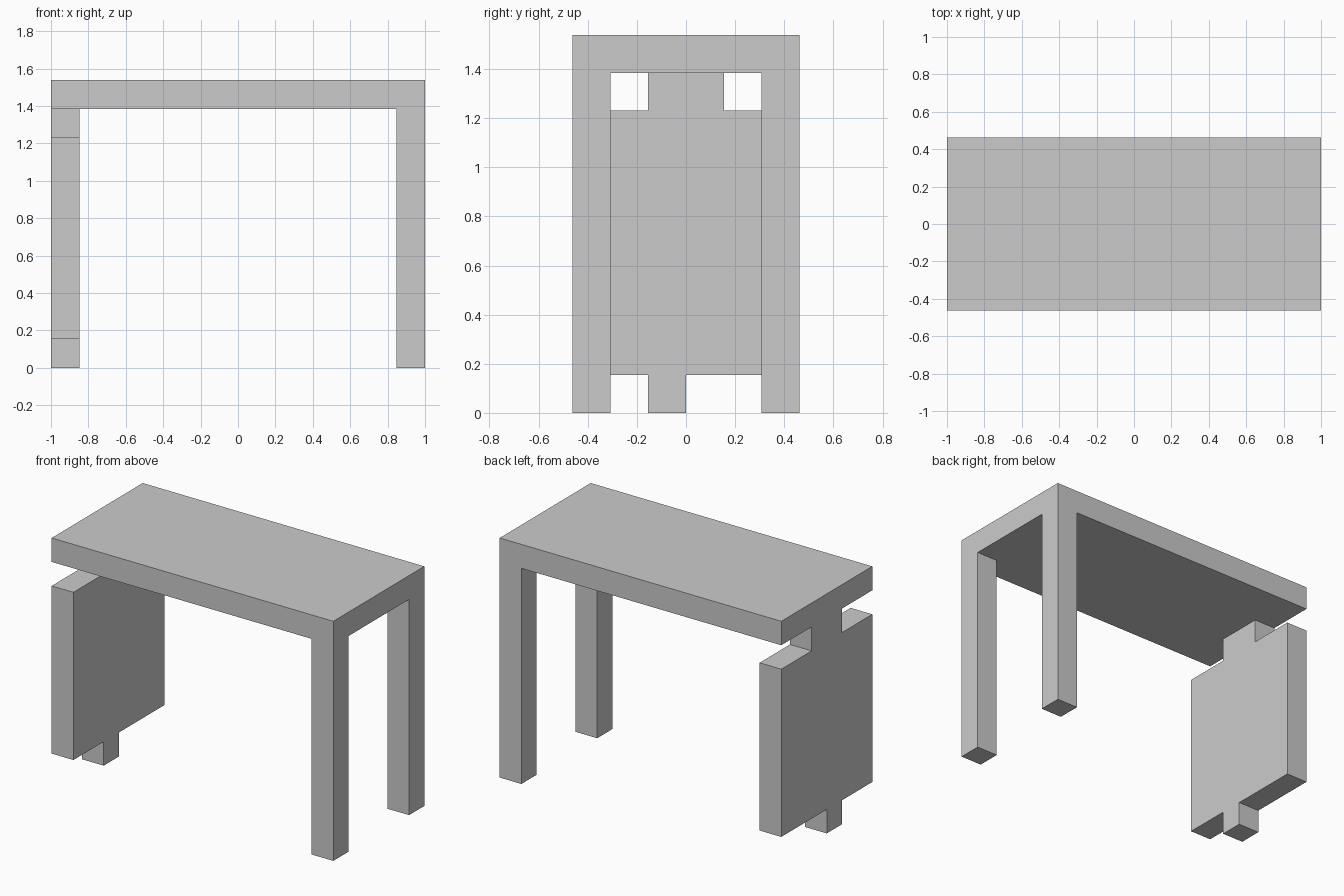
import bpy
import bmesh

if "Cube" in bpy.data.objects:
    bpy.data.objects.remove(bpy.data.objects["Cube"])

U = 2 / 13            # module: every part snaps to this step
HX, HY = 1.0, 3 * U   # half length and half depth
TOP, UNDER = 10 * U, 9 * U


def extrude_profile(name, outline, x0, x1):
    """Extrude a closed (y, z) outline along x from x0 to x1."""
    bm = bmesh.new()
    face = bm.faces.new([bm.verts.new((x0, y, z)) for y, z in outline])
    moved = bmesh.ops.extrude_face_region(bm, geom=[face])["geom"]
    verts = [g for g in moved if isinstance(g, bmesh.types.BMVert)]
    bmesh.ops.translate(bm, verts=verts, vec=(x1 - x0, 0, 0))
    bmesh.ops.recalc_face_normals(bm, faces=bm.faces)
    mesh = bpy.data.meshes.new(name)
    bm.to_mesh(mesh)
    bm.free()
    obj = bpy.data.objects.new(name, mesh)
    bpy.context.collection.objects.link(obj)
    return obj


def box(name, x0, x1, y0, y1, z0, z1):
    return extrude_profile(name, [(y0, z0), (y1, z0), (y1, z1), (y0, z1)], x0, x1)


# Tabletop slab
box("tabletop", -HX, HX, -HY, HY, UNDER, TOP)

# Two square legs at the right end
box("front_leg", HX - U, HX, -HY, -HY + U, 0, UNDER)
box("back_leg", HX - U, HX, HY - U, HY, 0, UNDER)

# Left end panel: off-centre foot below, centred neck above
panel = [(-3, 1), (-1, 1), (-1, 0), (0, 0), (0, 1), (3, 1),
         (3, 8), (1, 8), (1, 9), (-1, 9), (-1, 8), (-3, 8)]
extrude_profile("end_panel", [(y * U, z * U) for y, z in panel], -HX, -HX + U)
